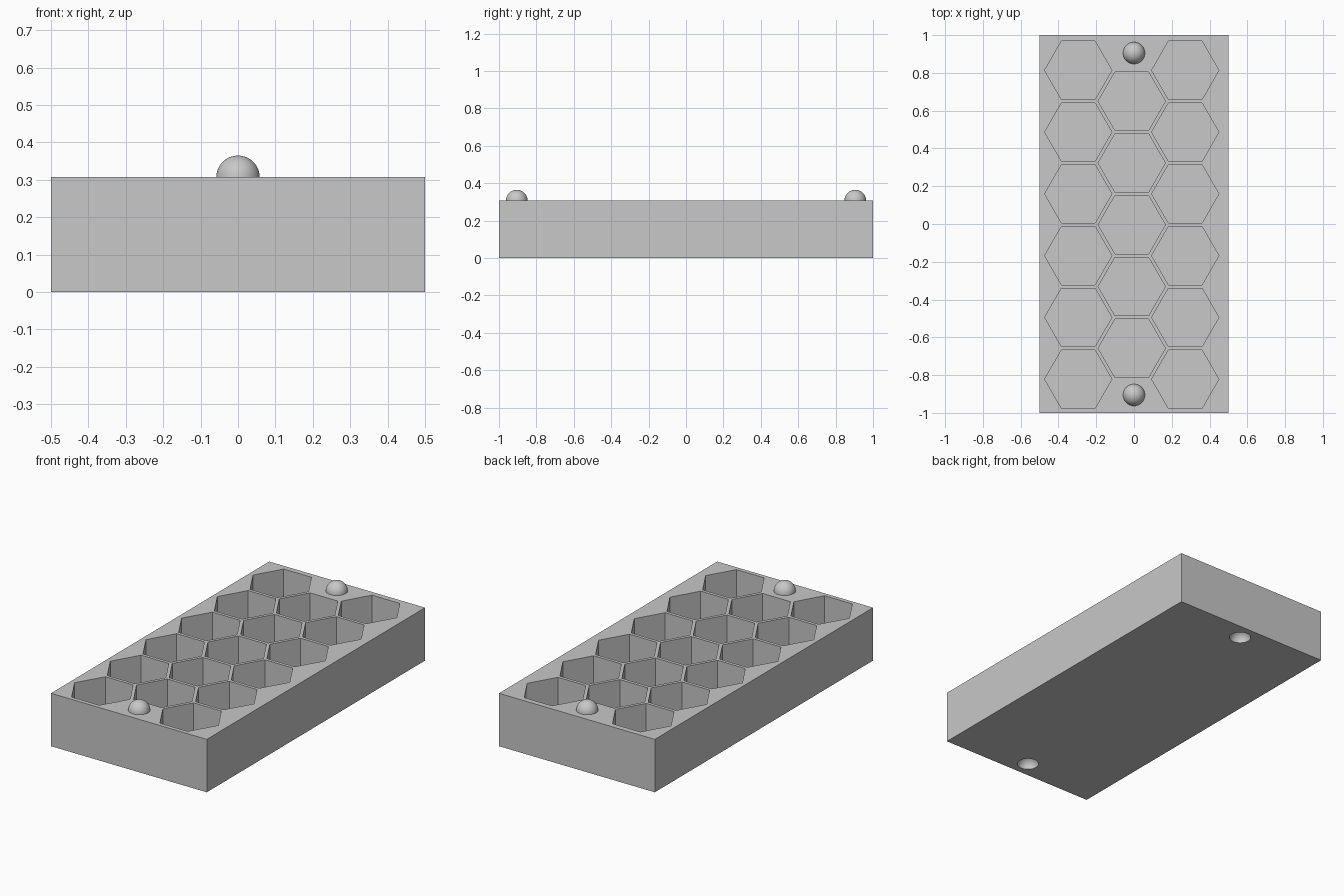
import bpy, bmesh, math
from mathutils import Matrix, Vector

cube = bpy.data.objects.get("Cube")
if cube:
    bpy.data.objects.remove(cube, do_unlink=True)

HEIGHT = 0.307      # height of the block
FLOOR = 0.025       # floor under the cells
HEX_R = 0.178       # cell corner radius
PITCH = 0.327       # cell spacing along y
KNOB_R = 0.058
KNOB_Y = 0.905

grey = bpy.data.materials.new("light grey")
grey.use_nodes = True
colour = (0.58, 0.58, 0.58, 1)
grey.diffuse_color = colour
grey.node_tree.nodes["Principled BSDF"].inputs["Base Color"].default_value = colour


def make_object(name, bm):
    mesh = bpy.data.meshes.new(name)
    bm.to_mesh(mesh)
    bm.free()
    mesh.materials.append(grey)
    obj = bpy.data.objects.new(name, mesh)
    bpy.context.collection.objects.link(obj)
    return obj


def smooth(obj):
    bpy.ops.object.select_all(action='DESELECT')
    obj.select_set(True)
    bpy.context.view_layer.objects.active = obj
    bpy.ops.object.shade_smooth_by_angle(angle=math.radians(30))


def add_ball(bm, y, z):
    return bmesh.ops.create_uvsphere(bm, u_segments=40, v_segments=20, radius=KNOB_R,
                                     matrix=Matrix.Translation((0, y, z)))


# Solid block
bm = bmesh.new()
bmesh.ops.create_cube(bm, size=1, matrix=Matrix.Translation((0, 0, HEIGHT / 2))
                      @ Matrix.Diagonal((1, 2, HEIGHT, 1)))
tray = make_object("tray", bm)

# Hexagonal cells: outer columns of six, middle column of five
bm = bmesh.new()
column_step = PITCH * math.sqrt(3) / 2
depth = HEIGHT - FLOOR + 0.1
for column, count in ((-1, 6), (0, 5), (1, 6)):
    for row in range(count):
        x = -0.012 + column * column_step
        y = -0.004 + (row - (count - 1) / 2) * PITCH
        bmesh.ops.create_cone(bm, cap_ends=True, segments=6, radius1=HEX_R, radius2=HEX_R,
                              depth=depth, matrix=Matrix.Translation((x, y, FLOOR + depth / 2))
                              @ Matrix.Rotation(math.pi / 2, 4, 'Z'))
cells = make_object("cell_cutter", bm)

# Round sockets underneath that receive the knobs of another tray
bm = bmesh.new()
for y in (-KNOB_Y, KNOB_Y):
    add_ball(bm, y, -0.0005)
sockets = make_object("socket_cutter", bm)

for cutter in (cells, sockets):
    cutter.hide_render = True
    mod = tray.modifiers.new(cutter.name, 'BOOLEAN')
    mod.operation = 'DIFFERENCE'
    mod.solver = 'EXACT'
    mod.object = cutter
    bpy.context.view_layer.objects.active = tray
    bpy.ops.object.modifier_apply(modifier=mod.name)
    bpy.data.objects.remove(cutter, do_unlink=True)
smooth(tray)

# Half-round locating knobs on top
for name, y in (("front_knob", -KNOB_Y), ("back_knob", KNOB_Y)):
    bm = bmesh.new()
    add_ball(bm, y, HEIGHT)
    bmesh.ops.bisect_plane(bm, geom=bm.verts[:] + bm.edges[:] + bm.faces[:],
                           plane_co=Vector((0, y, HEIGHT)), plane_no=Vector((0, 0, 1)),
                           clear_inner=True)
    smooth(make_object(name, bm))

# Check the flat sides of the cells run across y
